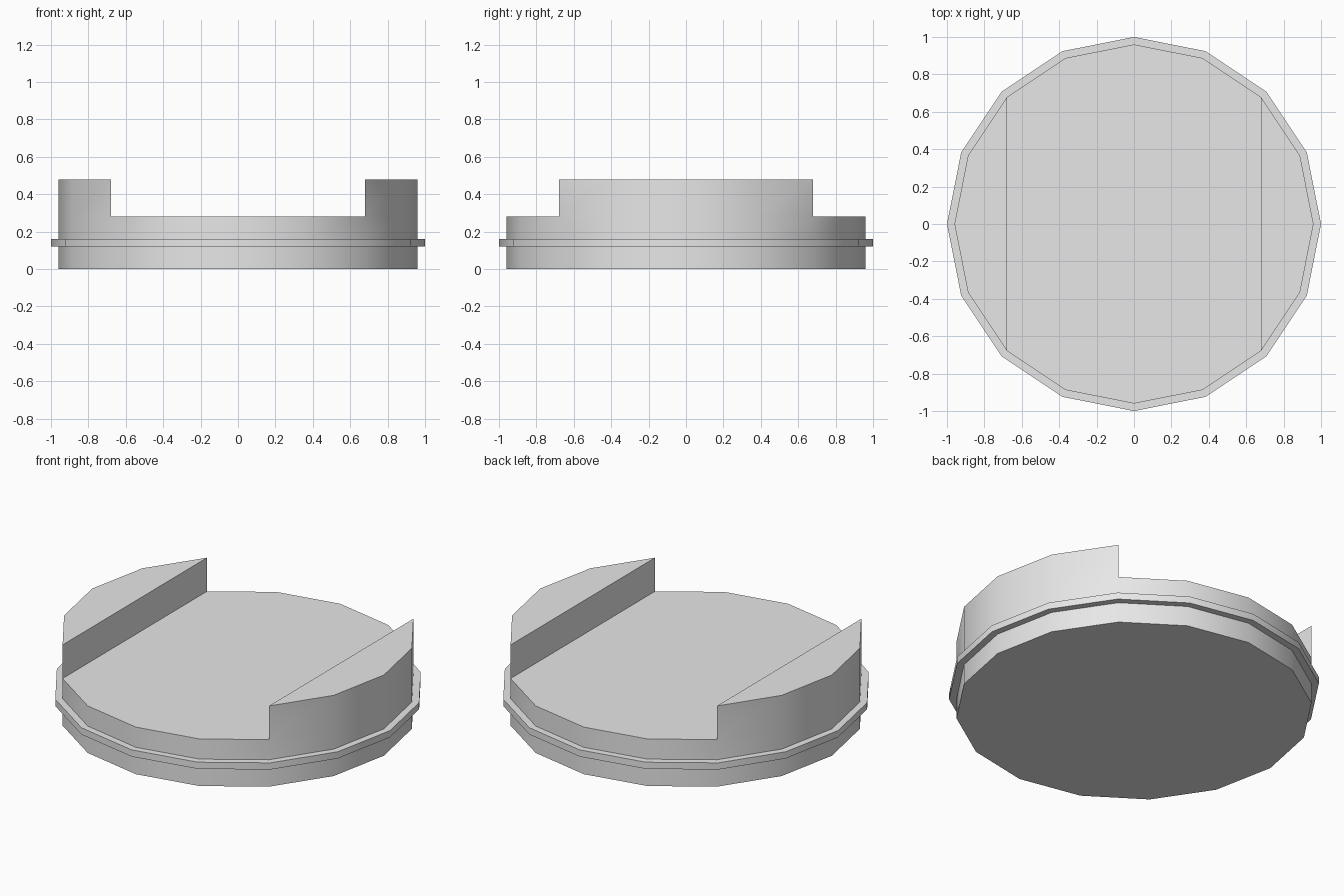
import bpy, bmesh, math

if "Cube" in bpy.data.objects:
    bpy.data.objects.remove(bpy.data.objects["Cube"])

SIDES = 16
R_BODY, R_RIM = 0.96, 1.0
FLOOR, TOP = 0.28, 0.48

grey = bpy.data.materials.new("light_grey")
grey.diffuse_color = (0.8, 0.8, 0.8, 1)
grey.use_nodes = True
grey.node_tree.nodes["Principled BSDF"].inputs["Base Color"].default_value = grey.diffuse_color

bm = bmesh.new()


def ring(r, z):
    return [bm.verts.new((r * math.cos(2 * math.pi * i / SIDES),
                          r * math.sin(2 * math.pi * i / SIDES), z))
            for i in range(SIDES)]


# Round base with a thin projecting rim
profile = [(R_BODY, 0), (R_BODY, 0.12), (R_RIM, 0.12),
           (R_RIM, 0.16), (R_BODY, 0.16), (R_BODY, FLOOR)]
rings = [ring(r, z) for r, z in profile]
for a, b in zip(rings, rings[1:]):
    for i in range(SIDES):
        j = (i + 1) % SIDES
        bm.faces.new((a[i], a[j], b[j], b[i]))
bm.faces.new(rings[0][::-1])

# Channel floor between the two raised sides
edge = rings[-1]
bm.faces.new([edge[i] for i in (2, 3, 4, 5, 6, 10, 11, 12, 13, 14)])

# Raised segments on the left and right
for start in (-2, 6):
    low = [edge[(start + k) % SIDES] for k in range(5)]
    high = [bm.verts.new((v.co.x, v.co.y, TOP)) for v in low]
    for k in range(5):
        n = (k + 1) % 5
        bm.faces.new((low[k], low[n], high[n], high[k]))
    bm.faces.new(high)

bmesh.ops.recalc_face_normals(bm, faces=bm.faces[:])
mesh = bpy.data.meshes.new("channelled_round_cap")
bm.to_mesh(mesh)
bm.free()
mesh.materials.append(grey)
cap = bpy.data.objects.new("channelled_round_cap", mesh)
bpy.context.collection.objects.link(cap)

# Smooth round walls, sharp corners
bpy.context.view_layer.objects.active = cap
cap.select_set(True)
bpy.ops.object.shade_smooth_by_angle(angle=math.radians(30))
